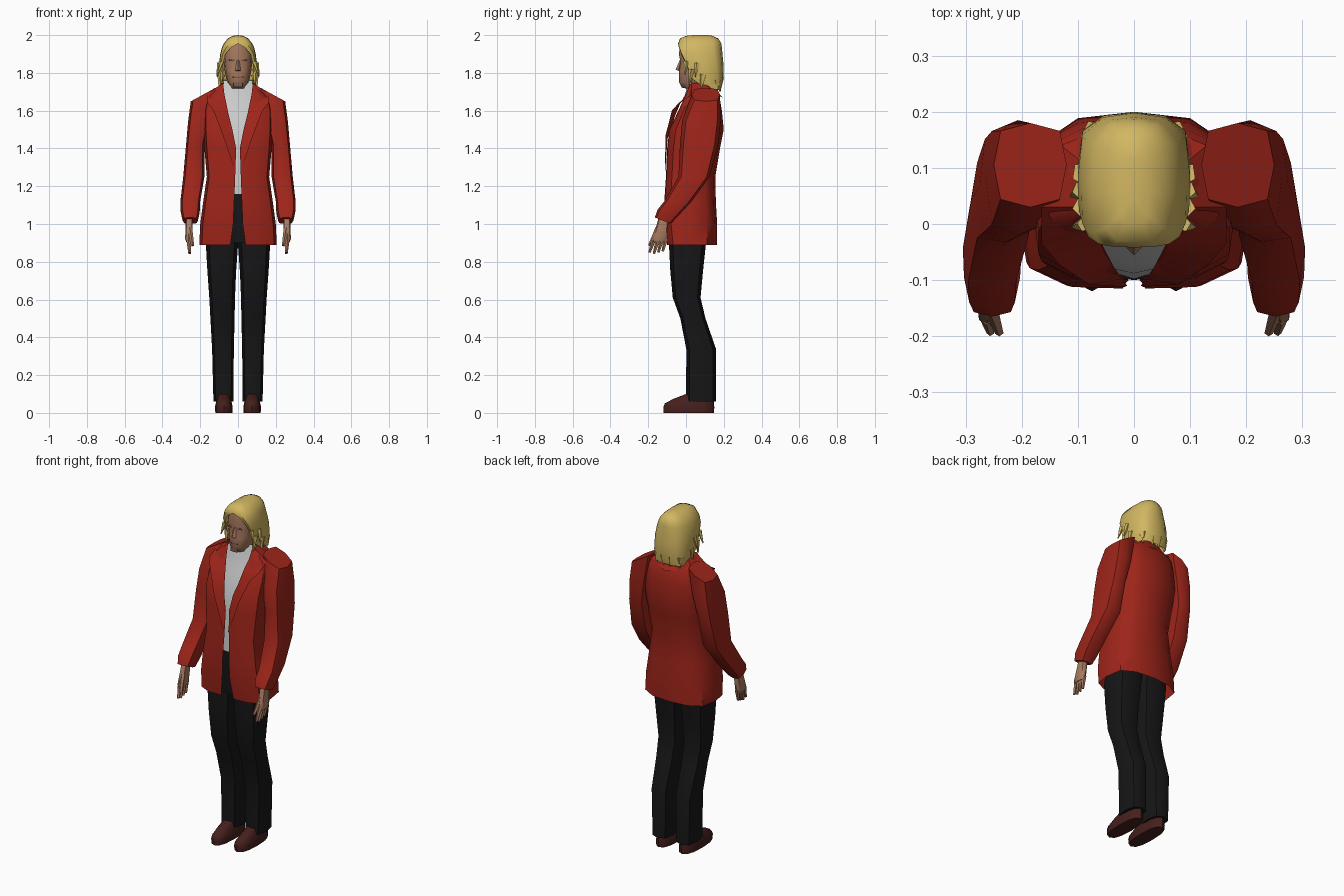
import bpy, bmesh, math
from mathutils import Vector


def mat(name, r, g, b):
    m = bpy.data.materials.new(name)
    m.diffuse_color = (r, g, b, 1)
    return m


RED = mat("red_cloth", .34, .018, .01)
BLACK = mat("black_cloth", .008, .008, .009)
WHITE = mat("white_cloth", .72, .72, .74)
SKIN = mat("skin", .40, .20, .12)
DARK = mat("dark_skin", .22, .10, .06)
BLOND = mat("blond", .64, .47, .12)
BROWN = mat("brown_leather", .06, .014, .012)


def finish(name, rows, material, closed, mirror=False, angle=50):
    """Skin rows of points into a mesh; closed rows become a capped tube."""
    bm = bmesh.new()
    vs = [[bm.verts.new(p) for p in row] for row in rows]
    n = len(rows[0])
    for a, b in zip(vs, vs[1:]):
        for i in range(n if closed else n - 1):
            j = (i + 1) % n
            bm.faces.new((a[i], a[j], b[j], b[i]))
    if closed:
        bm.faces.new(vs[0])
        bm.faces.new(vs[-1])
    bmesh.ops.remove_doubles(bm, verts=bm.verts, dist=.0005)
    bmesh.ops.recalc_face_normals(bm, faces=bm.faces)
    if not closed:  # open sheets face away from the body axis
        out = 0
        for f in bm.faces:
            c = f.calc_center_median()
            out += f.normal.dot(Vector((c.x, c.y - .05, 0))) * f.calc_area()
        if out < 0:
            bmesh.ops.reverse_faces(bm, faces=bm.faces)
    me = bpy.data.meshes.new(name)
    bm.to_mesh(me)
    bm.free()
    ob = bpy.data.objects.new(name, me)
    bpy.context.collection.objects.link(ob)
    me.materials.append(material)
    if mirror:
        ob.modifiers.new("mirror", "MIRROR")
    bpy.ops.object.select_all(action='DESELECT')
    ob.select_set(True)
    bpy.context.view_layer.objects.active = ob
    bpy.ops.object.shade_smooth_by_angle(angle=math.radians(angle))
    return ob


def loft(name, rings, material, n=8, power=.7, mirror=True):
    """Rings are (x1, x2, y1, y2, z, slope along x, slope along y)."""
    rows = []
    for x1, x2, y1, y2, z, *s in rings:
        sx, sy = s if s else (0, 0)
        row = []
        for i in range(n):
            c, d = (math.cos(math.tau * i / n), math.sin(math.tau * i / n))
            dx = math.copysign(abs(c) ** power, c) * (x2 - x1) / 2
            dy = math.copysign(abs(d) ** power, d) * (y2 - y1) / 2
            row.append(((x1 + x2) / 2 + dx, (y1 + y2) / 2 + dy, z + sx * dx + sy * dy))
        rows.append(row)
    return finish(name, rows, material, True, mirror)


def shell(name, rings, material):
    """Sheet wrapped round the back, open in front: (z, opening, front, side, back)."""
    prof = [(0, 0), (.55, .01), (.92, .12), (1, .42), (.92, .8), (.55, .96), (0, 1)]
    rows = []
    for z, o, yf, s, yb in rings:
        rows.append([((o + (s - o) * fx) if fy < .4 else s * fx, yf + (yb - yf) * fy, z)
                     for fx, fy in prof])
    return finish(name, rows, material, False, True)


def tube(name, p, q, r1, r2, material, n=5, mirror=True):
    p, q = Vector(p), Vector(q)
    rot = (q - p).to_track_quat('Z', 'Y')
    rows = [[c + rot @ Vector((r * math.cos(math.tau * i / n), r * math.sin(math.tau * i / n), 0))
             for i in range(n)] for c, r in ((p, r1), (q, r2))]
    return finish(name, rows, material, True, mirror)


# Jacket body, open down the front
shell("jacket_body", [
    (.89, .04, -.10, .205, .165), (1.0, .025, -.112, .2, .165),
    (1.12, .02, -.115, .184, .158), (1.25, .015, -.106, .165, .155),
    (1.4, .01, -.10, .178, .18), (1.5, .03, -.088, .182, .2),
    (1.6, .055, -.04, .18, .19), (1.67, .07, -.008, .165, .178),
    (1.74, .078, .02, .09, .14)], RED)

# Lapels and collar as one folded strip
finish("lapel_collar", [
    [(.012, -.110, 1.28), (.016, -.112, 1.28)],
    [(.022, -.098, 1.45), (.08, -.108, 1.47)],
    [(.05, -.055, 1.58), (.13, -.075, 1.60)],
    [(.062, -.03, 1.64), (.165, -.035, 1.645)],
    [(.085, .03, 1.745), (.165, .03, 1.685)],
    [(.08, .10, 1.75), (.13, .14, 1.695)],
    [(0, .13, 1.735), (0, .193, 1.67)]], RED, False, True, 40)

# Sleeves
loft("sleeve", [
    (.12, .25, .03, .18, 1.685, -.55, 0), (.15, .264, -.02, .185, 1.55, -.1, 0),
    (.178, .275, -.032, .17, 1.42), (.178, .29, -.04, .125, 1.25),
    (.20, .305, -.115, .03, 1.12), (.203, .303, -.15, -.04, 1.06, 0, -.3),
    (.212, .293, -.165, -.08, 1.018, 0, -.4)], RED, power=.6)

# Shirt front and trouser front seen through the opening
finish("shirt_front", [[(0, y, z), (w, y + .02, z)] for z, w, y in
                       [(1.13, .07, -.098), (1.4, .09, -.088), (1.5, .1, -.072),
                        (1.6, .1, -.035), (1.67, .09, -.008), (1.76, .075, .012)]],
       WHITE, False, True)
finish("trouser_front", [[(0, y, z), (w, y + .01, z)] for z, w, y in
                         [(.9, .1, -.085), (1.03, .1, -.098), (1.16, .08, -.1)]],
       BLACK, False, True)

# Trouser legs
loft("trouser_leg", [
    (.025, .13, .0, .16, .06), (.022, .137, .002, .16, .335),
    (.018, .146, -.03, .103, .5), (.016, .152, -.07, .077, .61),
    (.01, .162, -.083, .09, .75), (0, .17, -.09, .105, .89),
    (0, .16, -.085, .12, 1.0)], BLACK)

# Shoes
loft("shoe", [
    (.03, .12, -.118, .148, 0), (.028, .122, -.12, .15, .03),
    (.032, .118, -.112, .148, .05), (.038, .112, -.07, .146, .073),
    (.045, .105, .0, .142, .1)], BROWN, 12, .8)

# Hands with fingers and thumb
loft("palm", [
    (.24, .275, -.14, -.09, 1.05), (.24, .278, -.16, -.095, .98),
    (.245, .28, -.18, -.097, .92), (.248, .274, -.18, -.1, .905)], SKIN)
for i in range(4):
    y = -.167 + i * .021
    tube("finger", (.262, y, .925), (.256, y * 1.12 - .006, .842 + .007 * abs(i - 1)), .013, .007, SKIN)
tube("thumb", (.255, -.15, .975), (.24, -.193, .885), .014, .008, SKIN)

# Head and neck
loft("head", [
    (-.055, .055, .015, .13, 1.64), (-.055, .055, .012, .13, 1.715),
    (-.035, .035, -.022, .13, 1.722), (-.058, .058, -.036, .15, 1.75),
    (-.07, .07, -.037, .17, 1.81), (-.076, .076, -.03, .18, 1.86),
    (-.078, .078, -.038, .18, 1.9), (-.055, .055, -.025, .15, 1.97)],
     SKIN, 12, .75, False)
tube("nose", (0, -.026, 1.87), (0, -.041, 1.812), .006, .015, SKIN, 4, False)


# Face details lying on the skin
def patch(name, x, y, z, w, h, mirror):
    finish(name, [[(x - w, y, z - h), (x + w, y, z - h)], [(x - w, y, z + h), (x + w, y, z + h)]],
           DARK, False, mirror)


patch("eye", .032, -.032, 1.867, .016, .005, True)
patch("mouth", 0, -.039, 1.776, .028, .004, False)
patch("chin_beard", 0, -.037, 1.737, .024, .012, False)

# Hair cap, open round the face
shell("hair", [
    (1.71, .088, .11, .088, .185), (1.77, .082, .03, .1, .2),
    (1.85, .078, .0, .1, .198), (1.9, .066, -.025, .094, .193),
    (1.935, .035, -.038, .085, .19), (1.955, 0, -.042, .076, .187),
    (1.982, 0, -.032, .055, .172), (1.996, 0, .0, .028, .14),
    (2.0, 0, .04, 0, .12)], BLOND)

# Loose locks at the sides and nape
for p, q, r in [((.088, .0, 1.86), (.108, -.005, 1.79), .014),
                ((.092, .03, 1.82), (.09, .015, 1.735), .018),
                ((.095, .06, 1.85), (.112, .05, 1.78), .016),
                ((.09, .09, 1.79), (.1, .08, 1.72), .022),
                ((.07, .16, 1.76), (.075, .165, 1.7), .026),
                ((.025, .175, 1.76), (.02, .18, 1.7), .022)]:
    tube("hair_lock", p, q, r, .003, BLOND)
